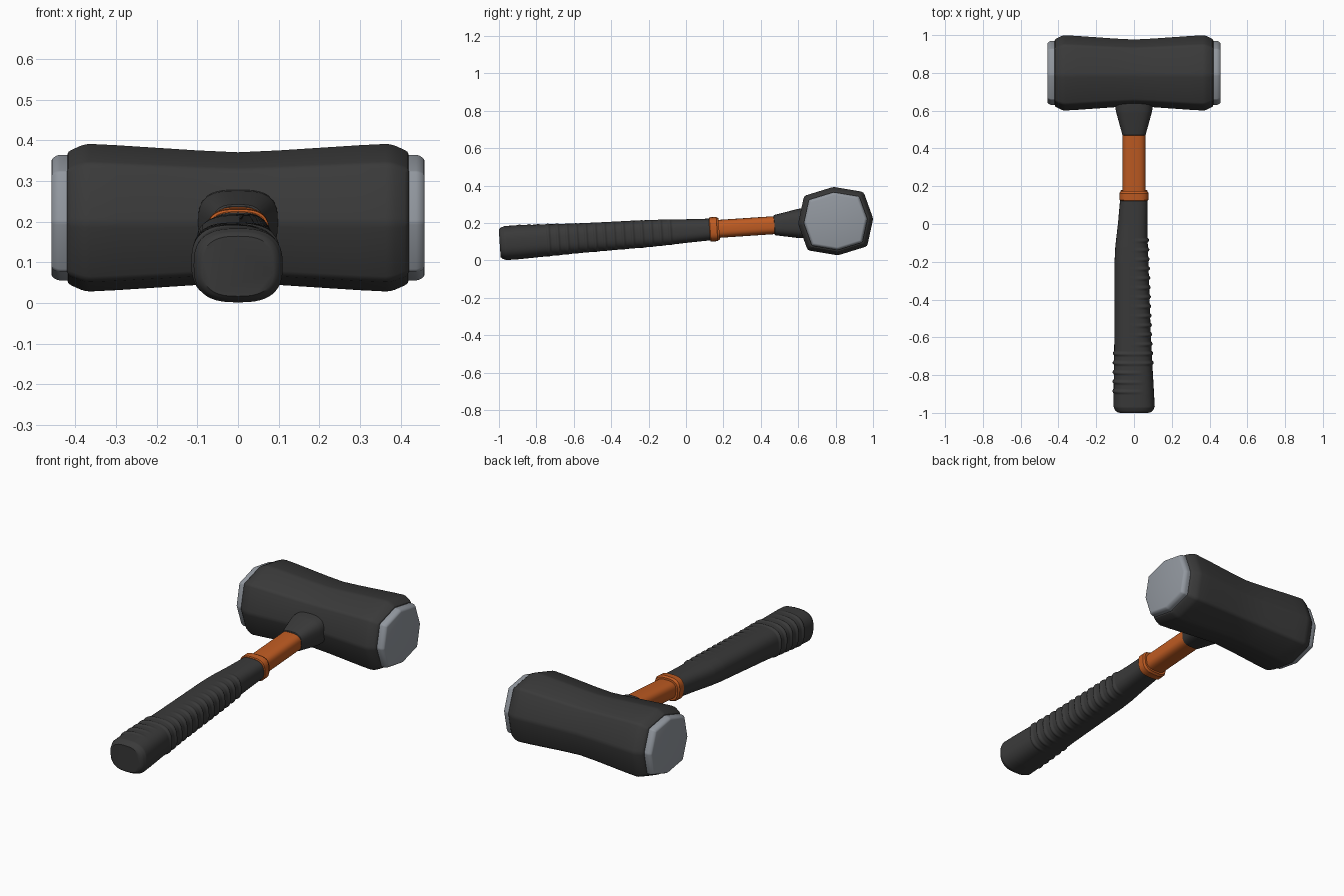
import bpy, bmesh, math
from mathutils import Matrix

if "Cube" in bpy.data.objects:
    bpy.data.objects.remove(bpy.data.objects["Cube"])

# Everything is modelled with the handle along local y and the head centre at the
# origin, then tilted and lifted so that the butt rests on the ground.
PLACE = Matrix.Translation((0, 0.8, 0.21)) @ Matrix.Rotation(math.atan(0.0665), 4, 'X')


def material(name, rgb):
    m = bpy.data.materials.new(name)
    m.diffuse_color = (*rgb, 1)
    m.use_nodes = True
    m.node_tree.nodes["Principled BSDF"].inputs["Base Color"].default_value = m.diffuse_color
    return m


DARK = material("dark_rubber", (0.042, 0.042, 0.042))
ORANGE = material("orange_shaft", (0.52, 0.105, 0.016))
STEEL = material("steel", (0.29, 0.315, 0.35))


def loft(name, sections, mat, bevel=0.0, angle=30):
    """Skin a list of closed rings and cap both ends."""
    bm = bmesh.new()
    rings = [[bm.verts.new(p) for p in s] for s in sections]
    n = len(rings[0])
    for a, b in zip(rings, rings[1:]):
        for i in range(n):
            j = (i + 1) % n
            bm.faces.new((a[i], a[j], b[j], b[i]))
    bm.faces.new(rings[0])
    bm.faces.new(rings[-1])
    bmesh.ops.recalc_face_normals(bm, faces=bm.faces)
    me = bpy.data.meshes.new(name)
    bm.to_mesh(me)
    bm.free()
    me.materials.append(mat)
    ob = bpy.data.objects.new(name, me)
    bpy.context.collection.objects.link(ob)
    ob.matrix_world = PLACE
    bpy.ops.object.select_all(action='DESELECT')
    bpy.context.view_layer.objects.active = ob
    ob.select_set(True)
    if bevel:
        mod = ob.modifiers.new("soft_edges", 'BEVEL')
        mod.width = bevel
        mod.segments = 2
        mod.limit_method = 'ANGLE'
        mod.angle_limit = math.radians(18)
        bpy.ops.object.modifier_apply(modifier=mod.name)
    bpy.ops.object.shade_smooth_by_angle(angle=math.radians(angle))
    return ob


def octagon(x, s):
    q = [(0.202, 0), (0.16, 0.146), (0, 0.184), (-0.16, 0.146)]
    q += [(-y, -z) for y, z in q]
    return [(x, y * s, z * s) for y, z in q]


def oval(y, xl, xr, h, n=2.7, count=48, bump=None):
    """Rounded-rectangle ring with separate left and right half widths."""
    pts = []
    for i in range(count):
        t = 2 * math.pi * i / count
        c, s = math.cos(t), math.sin(t)
        k = bump(c, s) if bump else 0
        w = (xr if c > 0 else xl) + k
        pts.append((w * math.copysign(abs(c) ** (2 / n), c), y,
                    (h + k) * math.copysign(abs(s) ** (2 / n), s)))
    return pts


# Waisted octagonal head
half = [(0, 0.885), (0.1, 0.91), (0.2, 0.945), (0.3, 0.98), (0.375, 1.0), (0.421, 0.89)]
profile = [(-x, s) for x, s in half[:0:-1]] + half
loft("hammer_head", [octagon(x, s) for x, s in profile], DARK, 0.012)

# Steel striking faces
for side, name in ((-1, "left_face"), (1, "right_face")):
    loft(name, [octagon(side * x, s) for x, s in
                ((0.40, 0.845), (0.444, 0.845), (0.459, 0.79))], STEEL, 0.006)

# Socket flaring into the head
loft("socket", [oval(y, w, w, h, 3) for y, w, h in
                ((-0.33, 0.058, 0.05), (-0.327, 0.062, 0.054), (-0.21, 0.094, 0.076),
                 (-0.19, 0.098, 0.079), (-0.10, 0.098, 0.079))], DARK)

# Orange shaft and collar
loft("shaft", [oval(y, 0.061, 0.061, 0.048, 3) for y in (-0.68, -0.32)], ORANGE)
loft("collar", [oval(y, w, w, h, 3) for y, w, h in
                ((-0.676, 0.072, 0.060), (-0.672, 0.077, 0.065), (-0.636, 0.077, 0.065),
                 (-0.632, 0.073, 0.061), (-0.624, 0.071, 0.058))], ORANGE)

# Grip: (local y, left width, right width, half height)
GRIP = [(-1.80, 0.088, 0.088, 0.074), (-1.79, 0.100, 0.101, 0.083),
        (-1.77, 0.109, 0.110, 0.091), (-1.70, 0.108, 0.106, 0.091),
        (-1.40, 0.104, 0.089, 0.080), (-1.00, 0.103, 0.076, 0.072),
        (-0.92, 0.099, 0.073, 0.069), (-0.80, 0.085, 0.071, 0.063),
        (-0.70, 0.076, 0.072, 0.059), (-0.66, 0.073, 0.073, 0.058)]


def grip_size(y):
    for a, b in zip(GRIP, GRIP[1:]):
        if y <= b[0] + 1e-6:
            t = (y - a[0]) / (b[0] - a[0])
            return [p + (q - p) * t for p, q in zip(a[1:], b[1:])]
    return GRIP[-1][1:]


def ridges(y):
    wave = max(0.0, math.sin(2 * math.pi * y / 0.05)) ** 1.5

    def bump(c, s):
        k = 0.0
        if -1.55 < y < -0.85:      # finger side
            k += max(0.0, c) ** 0.7
        if -1.70 < y < -1.45:      # palm side, near the butt
            k += max(0.0, -c * 0.9 + 0.3 * s) ** 0.7
        return 0.008 * wave * min(k, 1)
    return bump


steps = 228
ys = [-1.80 + 1.14 * i / steps for i in range(steps + 1)]
loft("grip", [oval(y, *grip_size(y), bump=ridges(y)) for y in ys], DARK, angle=40)
